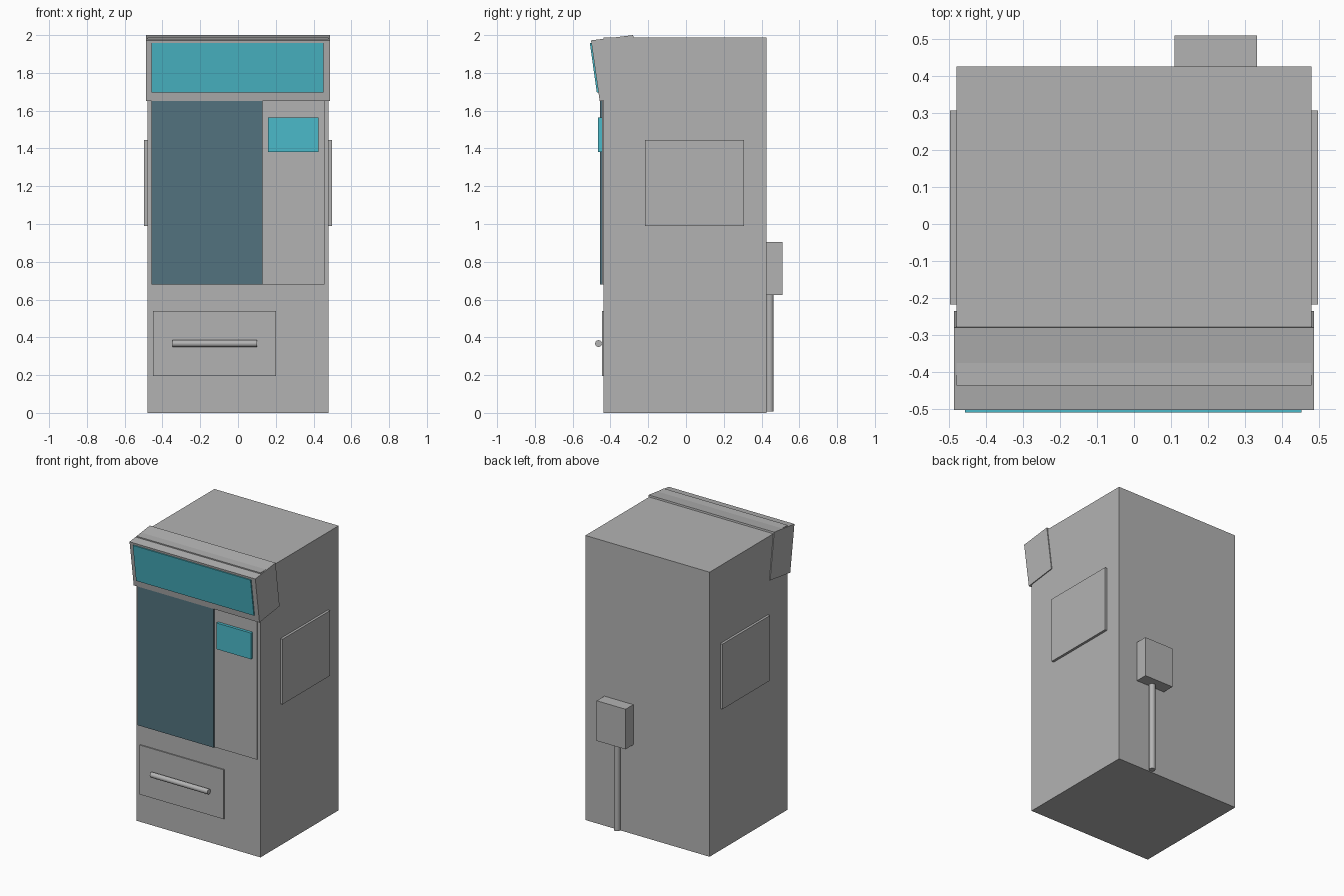
import bpy, bmesh, math
from mathutils import Matrix

if "Cube" in bpy.data.objects:
    bpy.data.objects.remove(bpy.data.objects["Cube"])


def material(name, rgb):
    m = bpy.data.materials.new(name)
    m.diffuse_color = (*rgb, 1)
    m.use_nodes = True
    m.node_tree.nodes["Principled BSDF"].inputs["Base Color"].default_value = m.diffuse_color
    return m


GREY = material("cabinet grey", (0.45, 0.45, 0.45))
TEAL = material("bright teal", (0.07, 0.49, 0.59))
GLASS = material("dark blue glass", (0.085, 0.17, 0.21))


def finish(name, bm, mat):
    bmesh.ops.recalc_face_normals(bm, faces=bm.faces)
    mesh = bpy.data.meshes.new(name)
    bm.to_mesh(mesh)
    bm.free()
    mesh.materials.append(mat)
    ob = bpy.data.objects.new(name, mesh)
    bpy.context.collection.objects.link(ob)
    return ob


def box(name, x, y, z, mat=GREY):
    """Box from (min, max) pairs."""
    bm = bmesh.new()
    bmesh.ops.create_cube(bm, size=1)
    for v in bm.verts:
        v.co = [r[0] + (c + 0.5) * (r[1] - r[0]) for c, r in zip(v.co, (x, y, z))]
    return finish(name, bm, mat)


def prism(name, profile, x, mat=GREY):
    """Side profile in (y, z), extruded along x."""
    bm = bmesh.new()
    face = bm.faces.new([bm.verts.new((x[0], y, z)) for y, z in profile])
    new = bmesh.ops.extrude_face_region(bm, geom=[face])["geom"]
    bmesh.ops.translate(bm, vec=(x[1] - x[0], 0, 0),
                        verts=[g for g in new if isinstance(g, bmesh.types.BMVert)])
    return finish(name, bm, mat)


def rod(name, centre, radius, length, along_x=False):
    bm = bmesh.new()
    bmesh.ops.create_cone(bm, cap_ends=True, segments=24, radius1=radius,
                          radius2=radius, depth=length)
    if along_x:
        bm.transform(Matrix.Rotation(math.pi / 2, 4, 'Y'))
    bm.transform(Matrix.Translation(centre))
    for f in bm.faces:
        f.smooth = len(f.verts) == 4
    for e in bm.edges:
        e.smooth = all(f.smooth for f in e.link_faces)
    return finish(name, bm, GREY)


# Main cabinet
box("cabinet", (-0.48, 0.48), (-0.437, 0.425), (0, 1.988))

# Tilted sign housing wrapped over the top front edge
prism("sign_housing", [(-0.503, 1.972), (-0.28, 2.0), (-0.235, 1.68), (-0.457, 1.65)],
      (-0.486, 0.486))
prism("sign_panel", [(-0.509, 1.957), (-0.500, 1.957), (-0.463, 1.695), (-0.472, 1.695)],
      (-0.457, 0.453), TEAL)

# Front: raised panel, display window and screen
box("control_panel", (0.12, 0.457), (-0.445, -0.43), (0.68, 1.655))
box("display_window", (-0.457, 0.13), (-0.455, -0.43), (0.68, 1.655), GLASS)
box("screen", (0.158, 0.425), (-0.465, -0.43), (1.38, 1.563), TEAL)

# Delivery flap with its bar handle
box("delivery_flap", (-0.45, 0.20), (-0.445, -0.43), (0.195, 0.54))
rod("flap_handle", (-0.123, -0.463, 0.367), 0.018, 0.445, along_x=True)

# Panels on both sides
for side, s in (("left", -1), ("right", 1)):
    box(side + "_side_panel", sorted((s * 0.475, s * 0.497)), (-0.218, 0.307), (0.99, 1.445))

# Back: junction box and conduit
box("junction_box", (0.11, 0.333), (0.42, 0.51), (0.625, 0.905))
rod("conduit", (0.222, 0.443, 0.317), 0.021, 0.62)
